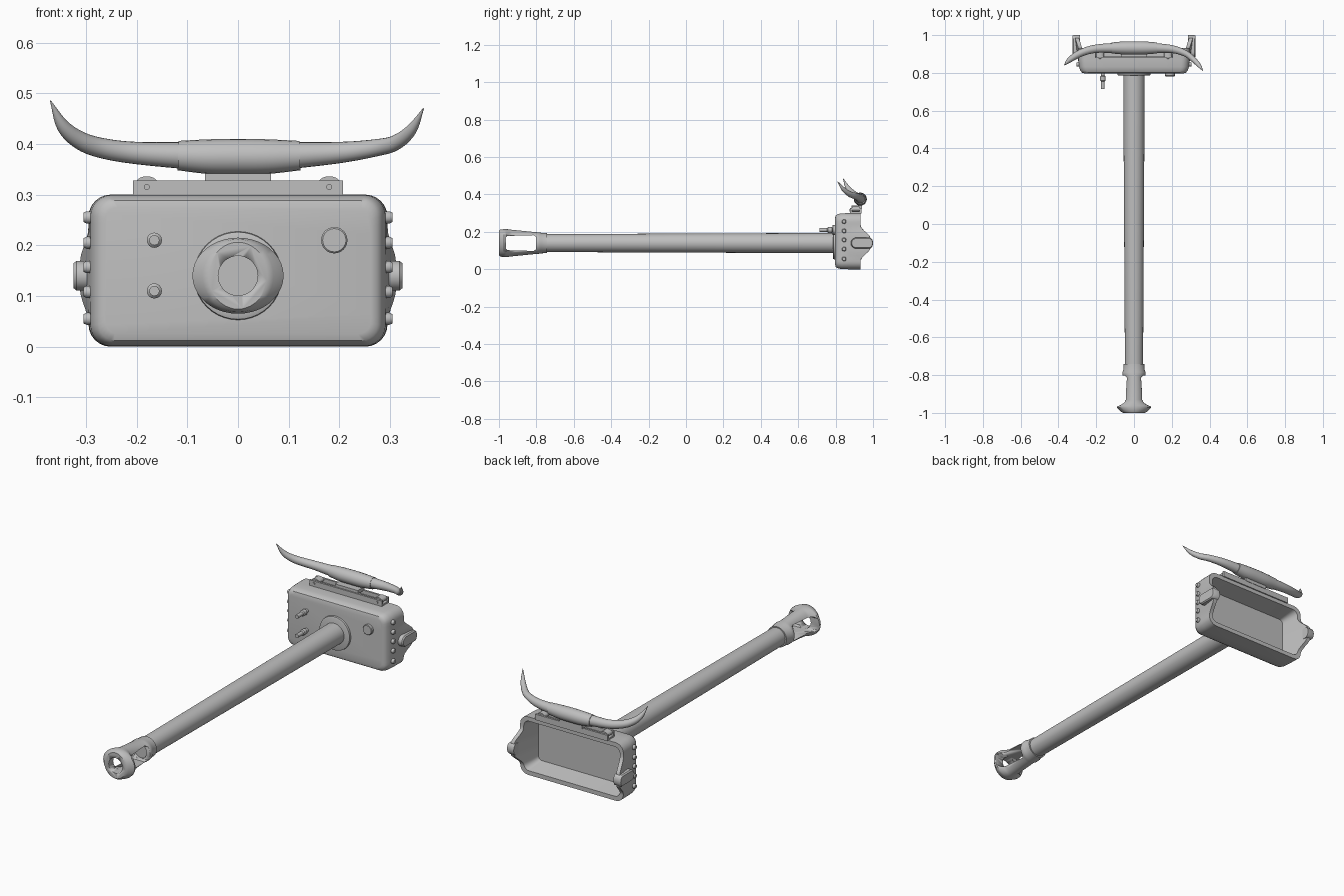
import bpy, bmesh, math
from mathutils import Vector

if "Cube" in bpy.data.objects:
    bpy.data.objects.remove(bpy.data.objects["Cube"])

grey = bpy.data.materials.new("plain grey")
grey.diffuse_color = (0.52, 0.52, 0.52, 1)
grey.use_nodes = True
grey.node_tree.nodes["Principled BSDF"].inputs["Base Color"].default_value = grey.diffuse_color
AXIS_Z = 0.14


def make(name, rings, cap=True, angle=35):
    """Skin a list of equal-length point rings into a smooth-shaded object."""
    bm = bmesh.new()
    vs = [[bm.verts.new(p) for p in r] for r in rings]
    n = len(rings[0])
    for a, b in zip(vs, vs[1:]):
        for i in range(n):
            j = (i + 1) % n
            bm.faces.new((a[i], a[j], b[j], b[i]))
    if cap:
        bm.faces.new(vs[0])
        bm.faces.new(vs[-1])
    bmesh.ops.recalc_face_normals(bm, faces=bm.faces)
    me = bpy.data.meshes.new(name)
    bm.to_mesh(me)
    bm.free()
    me.materials.append(grey)
    ob = bpy.data.objects.new(name, me)
    bpy.context.collection.objects.link(ob)
    bpy.ops.object.select_all(action='DESELECT')
    ob.select_set(True)
    bpy.context.view_layer.objects.active = ob
    bpy.ops.object.shade_smooth_by_angle(angle=math.radians(angle))
    return ob


def turned(name, x, z, profile, n=32):
    """Turned part along y; profile holds (y, x radius, z radius)."""
    return make(name, [[(x + rx * math.cos(2 * math.pi * i / n), y,
                         z + rz * math.sin(2 * math.pi * i / n))
                        for i in range(n)] for y, rx, rz in profile])


def box(name, x0, x1, y0, y1, z0, z1):
    return make(name, [[(x0, y, z0), (x1, y, z0), (x1, y, z1), (x0, y, z1)]
                       for y in (y0, y1)])


def cut(ob, cutter):
    m = ob.modifiers.new("cut", 'BOOLEAN')
    m.operation = 'DIFFERENCE'
    m.solver = 'EXACT'
    m.object = cutter
    bpy.context.view_layer.objects.active = ob
    bpy.ops.object.modifier_apply(modifier=m.name)
    bpy.data.objects.remove(cutter)


def pin(name, x0, x1, y, z, r, n=12):
    """Short cylinder along x with a chamfered outer end."""
    c = x0 + (x1 - x0) * 0.75
    return make(name, [[(x, y + q * math.cos(2 * math.pi * i / n),
                         z + q * math.sin(2 * math.pi * i / n))
                        for i in range(n)]
                       for x, q in ((x0, r), (c, r), (x1, r * 0.75))])


# Mantlet shell: rounded box, open at the back, with cheeks swept rearward
def cheek(z):
    d = abs(z - AXIS_Z)
    t = min(1, max(0, (0.095 - d) / 0.07))
    return t * t * (3 - 2 * t)


def shell_ring(y, hx, hz, r, sweep=0.0, bulge=0.0):
    pts = []
    steps = 14
    corners = [(1, 1, 0), (-1, 1, 90), (-1, -1, 180), (1, -1, 270)]
    for sx, sz, a0 in corners:
        for k in range(7):
            a = math.radians(a0 + 15 * k)
            pts.append((sx * (hx - r) + r * math.cos(a),
                        0.15 + sz * (hz - r) + r * math.sin(a)))
        if a0 in (90, 270):          # subdivide the upright sides
            for k in range(1, steps):
                t = k / steps
                pts.append((sx * hx, 0.15 + sz * (hz - r) * (1 - 2 * t)))
    out = []
    for x, z in pts:
        f = cheek(z) if abs(x) > hx - 0.003 else 0
        out.append((x + math.copysign(bulge * f, x), y + sweep * f, z))
    return out


make("mantlet", [
    shell_ring(0.797, 0.262, 0.125, 0.025),
    shell_ring(0.801, 0.275, 0.138, 0.032),
    shell_ring(0.812, 0.284, 0.145, 0.038),
    shell_ring(0.832, 0.291, 0.149, 0.042),
    shell_ring(0.870, 0.294, 0.150, 0.044, 0.0, 0.002),
    shell_ring(0.932, 0.295, 0.150, 0.044, 0.055, 0.017),
    shell_ring(0.932, 0.275, 0.128, 0.030, 0.055, 0.017),
    shell_ring(0.840, 0.255, 0.108, 0.020)], angle=40)

# Trunnion lugs and side bolts
for s, side in ((-1, "left"), (1, "right")):
    rings = []
    for x, r in ((0.285, 0.029), (0.319, 0.029), (0.325, 0.024)):
        ring = []
        for k in range(17):
            a = math.pi / 2 + math.pi * k / 16
            ring.append((s * x, 0.91 + r * math.cos(a), AXIS_Z + r * math.sin(a)))
        for k in range(9):
            a = -math.pi / 2 + math.pi * k / 8
            ring.append((s * x, 0.982 + 0.62 * r * math.cos(a),
                         AXIS_Z + r * math.sin(a)))
        rings.append(ring)
    make(side + "_trunnion_lug", rings)
    for z in (0.255, 0.205, 0.157, 0.108, 0.055):
        pin(side + "_side_bolt", s * 0.28, s * 0.305, 0.845, z, 0.012)

# Barrel and its collar
turned("barrel", 0, AXIS_Z, [(-0.79, 0.046, 0.046), (-0.74, 0.048, 0.048),
                             (0.80, 0.057, 0.054)], 40)
turned("barrel_collar", 0, AXIS_Z, [(0.785, 0.078, 0.078), (0.788, 0.086, 0.086),
                                    (0.802, 0.088, 0.088)], 40)

# Muzzle brake: flared front disc, two side windows, open bore
brake = turned("muzzle_brake", 0, AXIS_Z, [
    (-1.0, 0.058, 0.066), (-0.993, 0.070, 0.072), (-0.972, 0.090, 0.075),
    (-0.962, 0.088, 0.075), (-0.945, 0.060, 0.073), (-0.93, 0.052, 0.071),
    (-0.81, 0.053, 0.059), (-0.80, 0.061, 0.058), (-0.785, 0.062, 0.057),
    (-0.775, 0.057, 0.055), (-0.742, 0.055, 0.053)], 40)
cut(brake, turned("bore_cutter", 0, AXIS_Z, [(-1.05, 0.039, 0.039),
                                             (-0.79, 0.039, 0.039)], 36))
window = []
for x in (-0.2, 0.2):
    window.append([(x, y, AXIS_Z + z) for y, z in (
        (-0.955, 0.038), (-0.963, 0.030), (-0.963, -0.030), (-0.955, -0.038),
        (-0.815, -0.042), (-0.803, -0.034), (-0.803, 0.034), (-0.815, 0.042))])
cut(brake, make("window_cutter", window))
bpy.ops.object.shade_smooth_by_angle(angle=math.radians(35))

# Small barrels and the round plug on the front face
for z in (0.21, 0.11):
    turned("small_barrel", -0.165, z, [
        (0.715, 0.010, 0.010), (0.755, 0.010, 0.010), (0.76, 0.015, 0.015),
        (0.78, 0.015, 0.015), (0.785, 0.010, 0.010), (0.81, 0.010, 0.010)], 16)
turned("round_plug", 0.19, 0.21, [(0.782, 0.023, 0.023), (0.785, 0.026, 0.026),
                                  (0.81, 0.026, 0.026)], 24)

# Mounting bracket on the roof
box("bracket_front_plate", -0.207, 0.207, 0.878, 0.888, 0.298, 0.328)
box("bracket_base", -0.207, 0.207, 0.878, 0.938, 0.298, 0.308)
box("bracket_rear_plate", -0.207, 0.207, 0.928, 0.938, 0.298, 0.328)
box("horn_support", -0.065, 0.065, 0.885, 0.940, 0.324, 0.342)
for s in (-1, 1):
    turned("bracket_bolt", s * 0.18, 0.315, [(0.873, 0.006, 0.006),
                                             (0.88, 0.006, 0.006)], 12)
    turned("bracket_roller", s * 0.18, 0.322, [(0.888, 0.022, 0.014),
                                               (0.928, 0.022, 0.014)], 20)


# Horns: tapered tubes swept along a smooth path
def tube(name, pts, n=20, sub=5):
    P = [Vector(p) for p in pts]
    P = [2 * P[0] - P[1]] + P + [2 * P[-1] - P[-2]]
    path = []
    for i in range(1, len(P) - 2):
        a, b, c, d = P[i - 1:i + 3]
        for k in range(sub):
            t = k / sub
            path.append(0.5 * (2 * b + (c - a) * t + (2 * a - 5 * b + 4 * c - d) * t * t
                               + (3 * b - a - 3 * c + d) * t ** 3))
    path.append(P[-2])
    rings = []
    for i, p in enumerate(path):
        q0, q1 = path[max(i - 1, 0)], path[min(i + 1, len(path) - 1)]
        tan = (q1 - q0).to_3d().normalized()
        u = Vector((0, 1, 0)).cross(tan).normalized()
        v = tan.cross(u)
        rings.append([p.to_3d() + p[3] * (u * math.cos(2 * math.pi * j / n)
                                          + v * math.sin(2 * math.pi * j / n))
                      for j in range(n)])
    return make(name, rings, angle=50)


# each point is x, y, z, radius
tube("left_horn", [(-0.10, 0.932, 0.377, 0.027), (-0.20, 0.928, 0.382, 0.022),
                   (-0.265, 0.912, 0.391, 0.020), (-0.31, 0.890, 0.406, 0.018),
                   (-0.345, 0.865, 0.435, 0.013), (-0.37, 0.840, 0.485, 0.001)])
tube("right_horn", [(0.10, 0.932, 0.377, 0.027), (0.20, 0.926, 0.383, 0.021),
                    (0.27, 0.904, 0.392, 0.017), (0.31, 0.875, 0.402, 0.015),
                    (0.342, 0.842, 0.428, 0.011), (0.366, 0.810, 0.470, 0.001)])
tube("horn_sleeve", [(-0.118, 0.932, 0.377, 0.029), (-0.06, 0.932, 0.375, 0.034),
                     (0.0, 0.932, 0.375, 0.035), (0.06, 0.932, 0.375, 0.034),
                     (0.122, 0.932, 0.377, 0.029)])
